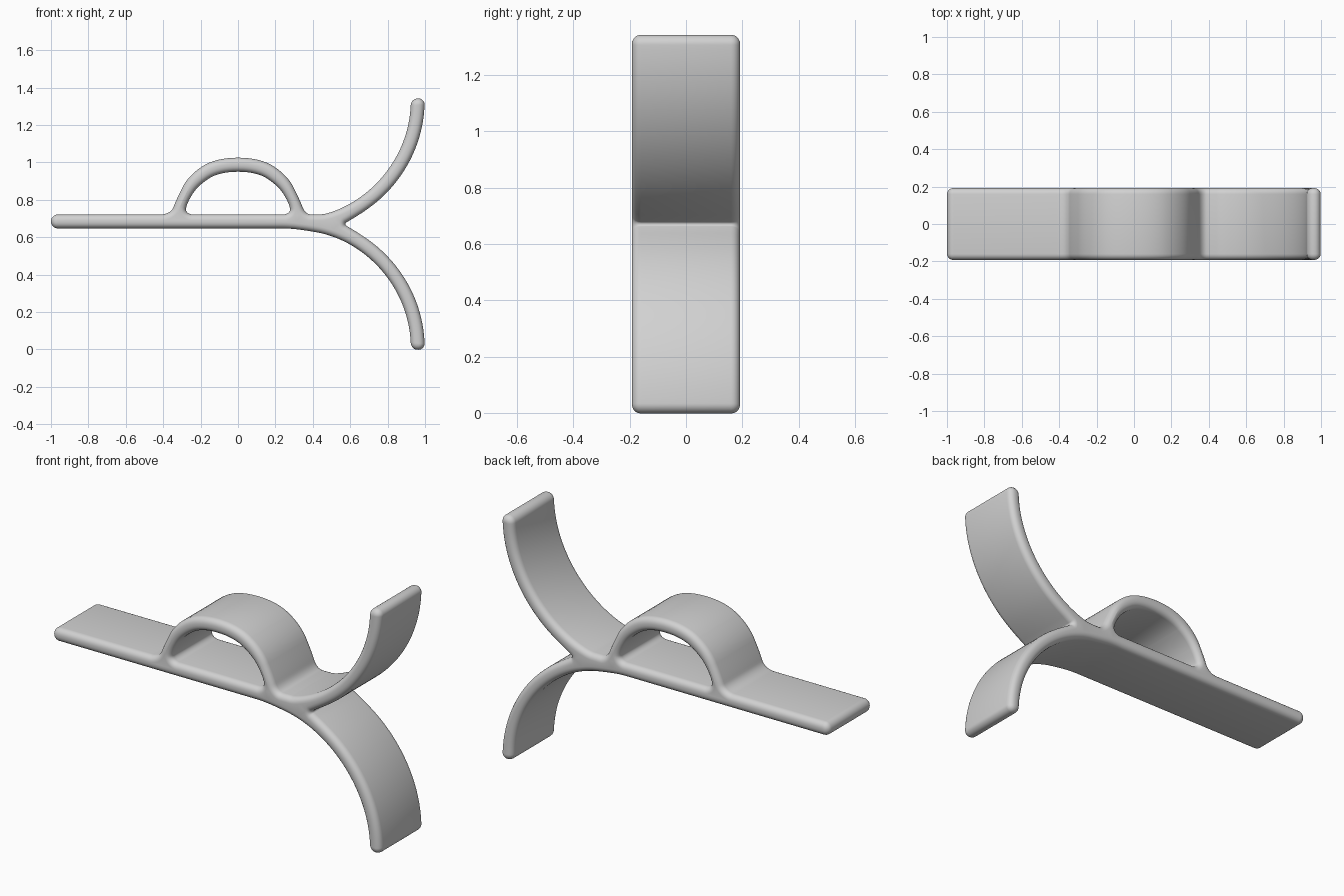
import bpy, bmesh, math
from mathutils import Vector
from mathutils.geometry import interpolate_bezier

if "Cube" in bpy.data.objects:
    bpy.data.objects.remove(bpy.data.objects["Cube"], do_unlink=True)

HALF_WIDTH = 0.192   # half the strip width along y
THICK = 0.037        # half the strip thickness
EDGE = 0.032         # rounding of the long edges
CAP = 0.036          # rounding of the strip ends
MID = 0.67           # height about which the fork is mirrored


def rounded(corners, steps=8):
    """Round each (x, z, trim) corner of a closed polygon with an arc."""
    pts = []
    n = len(corners)
    for i, (x, z, trim) in enumerate(corners):
        p = Vector((x, z))
        rays = [Vector(corners[j][:2]) - p for j in (i - 1, (i + 1) % n)]
        a, b = [p + d.normalized() * min(trim, d.length * 0.49) for d in rays]
        w = math.sin(rays[0].angle(rays[1]) / 2)
        for k in range(steps + 1):
            t = k / steps
            u, v, q = (1 - t) ** 2, 2 * w * t * (1 - t), t * t
            pts.append((a * u + p * v + b * q) / (u + v + q))
    return [p for i, p in enumerate(pts) if (p - pts[i - 1]).length > 0.002]


def mirror_x(half):
    return [(-x, z, t) for x, z, t in reversed(half)]


def inset(ring, amount):
    """Move a ring towards the material, which lies right of its direction."""
    out = []
    for i, p in enumerate(ring):
        after = (ring[(i + 1) % len(ring)] - p).normalized()
        before = (p - ring[i - 1]).normalized()
        t = (after + before).normalized()
        out.append(p + Vector((t.y, -t.x)) * amount)
    return out


# Fork arm: a bent centre line offset to both sides
centre = interpolate_bezier(Vector((0.48, 0.688)), Vector((0.74, 0.76)),
                            Vector((0.967, 1.02)), Vector((0.963, 1.342)), 10)
upper_side, lower_side = [], []
for i, p in enumerate(centre):
    tangent = (centre[min(i + 1, 9)] - centre[max(i - 1, 0)]).normalized()
    if i == 9:
        tangent = Vector((0, 1))
    normal = Vector((-tangent.y, tangent.x)) * THICK
    end = CAP if i == 9 else 1
    upper_side.append((*(p + normal), end))
    lower_side.append((*(p - normal), end))

arm = upper_side + [c for c in reversed(lower_side) if c[0] > 0.6]
lower_arm = [(x, 2 * MID - z, t) for x, z, t in reversed(arm)]

# Outer edge of the arched loop, right half
arch = [(0.12, 1.025, 1), (0.265, 0.93, 1), (0.33, 0.80, 1),
        (0.36, 0.722, 0.05)]
outline = ([(-1, 0.647, CAP), (-1, 0.721, CAP)]
           + mirror_x(arch) + arch + [(0.42, 0.722, 0.02)]
           + arm + [(0.565, MID, 0.015)] + lower_arm
           + [(0.39, 0.632, 0.05), (0.28, 0.647, 0.05)])

# Opening under the arch, running the other way round
opening = [(0.10, 0.95, 1), (0.215, 0.875, 1), (0.272, 0.785, 1),
           (0.284, 0.722, 0.04)]
opening = list(reversed(mirror_x(opening) + opening))

# Cross-section of the rounded edge: (inset, y) from front to back
arc = [k * math.pi / 10 for k in range(6)]
front = [(EDGE * (1 - math.sin(a)), EDGE - HALF_WIDTH - EDGE * math.cos(a))
         for a in arc]
section = front + [(d, -y) for d, y in reversed(front)]

# Skin the outline and the opening, then fill the two flat sides
bm = bmesh.new()
front_edges, back_edges = [], []
for ring in (rounded(outline), rounded(opening)):
    loops = [[bm.verts.new((p.x, y, p.y)) for p in inset(ring, d)]
             for d, y in section]
    n = len(ring)
    for one, two in zip(loops, loops[1:]):
        for i in range(n):
            j = (i + 1) % n
            bm.faces.new((one[i], one[j], two[j], two[i]))
    for loop, edges in ((loops[0], front_edges), (loops[-1], back_edges)):
        edges += [bm.edges.get((loop[i - 1], loop[i])) for i in range(n)]
for edges, side in ((front_edges, -1), (back_edges, 1)):
    bmesh.ops.triangle_fill(bm, edges=edges, use_beauty=True,
                            normal=(0, side, 0))
bmesh.ops.recalc_face_normals(bm, faces=bm.faces)

mesh = bpy.data.meshes.new("forked_strip_with_loop")
bm.to_mesh(mesh)
bm.free()
strip = bpy.data.objects.new("forked_strip_with_loop", mesh)
bpy.context.collection.objects.link(strip)

# Plain grey finish
grey = bpy.data.materials.new("light_grey")
grey.use_nodes = True
colour = (0.64, 0.64, 0.64, 1)
grey.diffuse_color = colour
grey.node_tree.nodes["Principled BSDF"].inputs["Base Color"].default_value = colour
mesh.materials.append(grey)

bpy.ops.object.select_all(action="DESELECT")
strip.select_set(True)
bpy.context.view_layer.objects.active = strip
bpy.ops.object.shade_smooth_by_angle(angle=math.radians(40))
